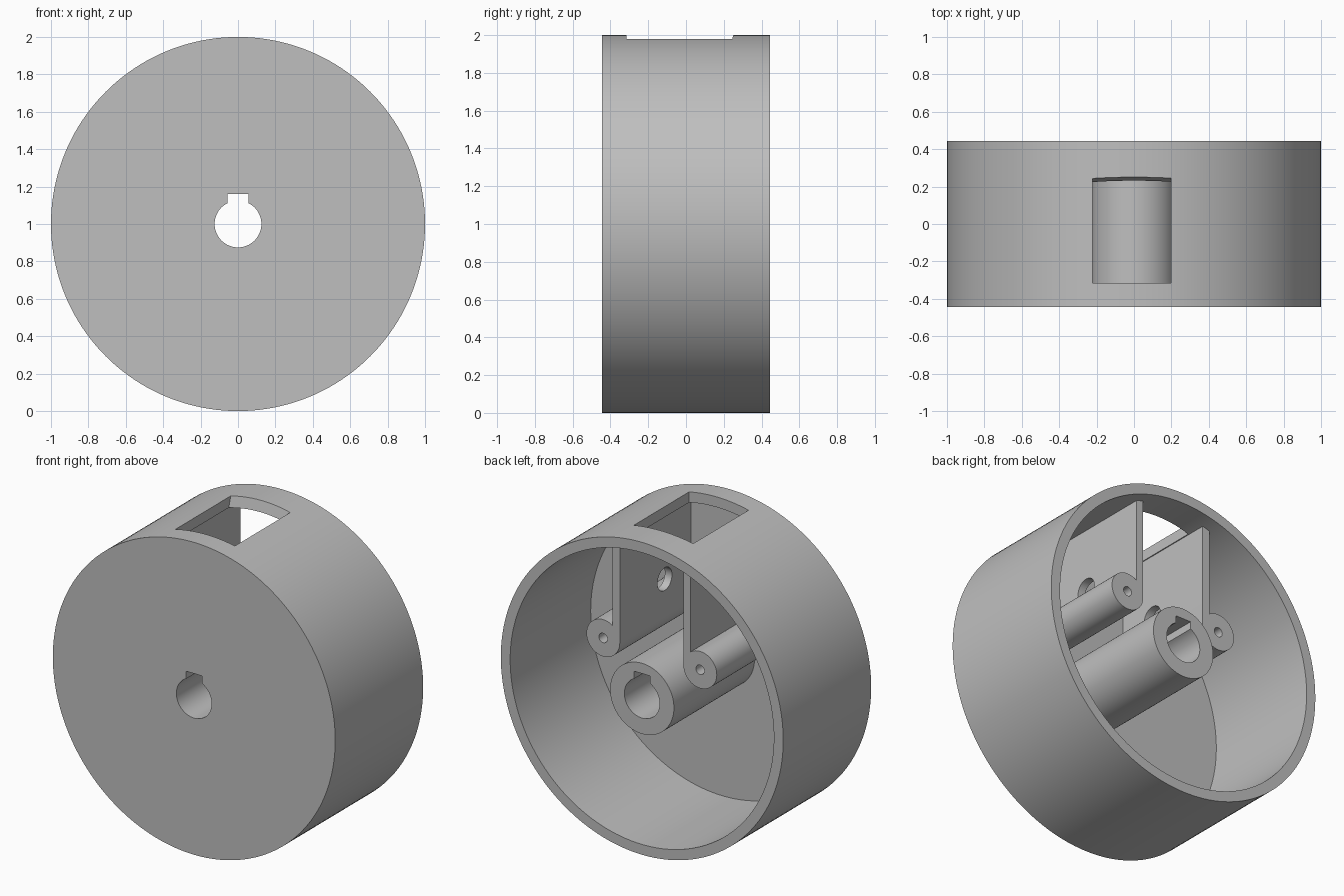
import bpy, bmesh
from math import cos, sin, pi, sqrt, asin
from mathutils import Vector

cube = bpy.data.objects.get("Cube")
if cube:
    bpy.data.objects.remove(cube)

CENTRE = 1.0                       # height of the axle
FRONT, FLOOR, BACK = -0.445, -0.37, 0.445
BRACKET_END = 0.35

grey = bpy.data.materials.new("plain grey")
grey.use_nodes = True
grey.diffuse_color = (0.52, 0.52, 0.52, 1)
grey.node_tree.nodes["Principled BSDF"].inputs["Base Color"].default_value = grey.diffuse_color


def arc(cx, cz, r, start=0.0, end=2 * pi, n=128, closed=True):
    steps = n if closed else n - 1
    return [(cx + r * cos(start + (end - start) * i / steps),
             cz + r * sin(start + (end - start) * i / steps)) for i in range(n)]


def prism(name, outline, a, b, axis="y"):
    """Extrude an outline (x,z) along y, or (y,z) along x; z is from the axle."""
    bm = bmesh.new()

    def point(u, v, d):
        return Vector((u, d, v + CENTRE) if axis == "y" else (d, u, v + CENTRE))
    ring = [bm.verts.new(point(u, v, a)) for u, v in outline]
    face = bm.faces.new(ring)
    extruded = bmesh.ops.extrude_face_region(bm, geom=[face])["geom"]
    moved = [g for g in extruded if isinstance(g, bmesh.types.BMVert)]
    bmesh.ops.translate(bm, verts=moved, vec=point(0, 0, b) - point(0, 0, a))
    bmesh.ops.recalc_face_normals(bm, faces=bm.faces)
    mesh = bpy.data.meshes.new(name)
    bm.to_mesh(mesh)
    bm.free()
    mesh.materials.append(grey)
    obj = bpy.data.objects.new(name, mesh)
    bpy.context.collection.objects.link(obj)
    return obj


def activate(obj):
    bpy.ops.object.select_all(action="DESELECT")
    obj.select_set(True)
    bpy.context.view_layer.objects.active = obj


def cut(obj, cutters):
    activate(obj)
    for cutter in cutters:
        cutter.hide_render = True
        mod = obj.modifiers.new("cut", "BOOLEAN")
        mod.operation, mod.solver, mod.object = "DIFFERENCE", "EXACT", cutter
        bpy.ops.object.modifier_apply(modifier=mod.name)


cutters = []


def cutter(*args):
    cutters.append(prism("cutter", *args))
    return cutters[-1]


# Axle bore with a square keyway on top
key = 0.055
bore_r = 0.125
a = asin(key / bore_r)
bore_outline = arc(0, 0, bore_r, pi / 2 + a, 5 * pi / 2 - a, 64, False)
bore_outline += [(key, 0.16), (-key, 0.16)]
bore = cutter(bore_outline, -0.6, 0.6)

# Drum: closed at the front, open at the back, with a window in the rim
drum = prism("drum", arc(0, 0, 1, n=160), FRONT, BACK)
cavity = cutter(arc(0, 0, 0.934, n=160), FLOOR, 0.6)
window = cutter([(-0.315, 0.7), (0.165, 0.7), (0.265, 1.05), (-0.315, 1.05)],
                -0.222, 0.198, "x")
cut(drum, [cavity, bore, window])

# Hub
hub = prism("hub", arc(0, 0, 0.226, n=96), FLOOR, BACK)
cut(hub, [bore])

# Brackets: a flat wall hanging from the rim, ending in a round screw boss
parts = [drum, hub]
boss_r, wall, top = 0.118, 0.05, 0.92
for name, side, bx, bz in (("left_bracket", 1, 0.342, 0.26),
                           ("right_bracket", -1, 0.345, 0.24)):
    outer = bx - boss_r + wall
    join = pi - asin(sqrt(boss_r ** 2 - (bx - outer) ** 2) / boss_r)
    outline = arc(bx, bz, boss_r, -pi, join, 64, False)
    outline += [(outer, top), (bx - boss_r, top)]
    bracket = prism(name, [(side * x, z) for x, z in outline], FLOOR, BRACKET_END)
    screw = cutter(arc(side * bx, bz, 0.03, n=32), 0.05, 0.5)
    inner = side * (bx - boss_r)
    wire_hole = cutter(arc(-0.105, 0.495, 0.073, n=48),
                       inner - 0.1, inner + 0.1, "x")
    cut(bracket, [screw, wire_hole])
    parts.append(bracket)

for obj in cutters:
    bpy.data.objects.remove(obj)

for obj in parts:
    activate(obj)
    bpy.ops.object.shade_smooth_by_angle(angle=pi / 6)
